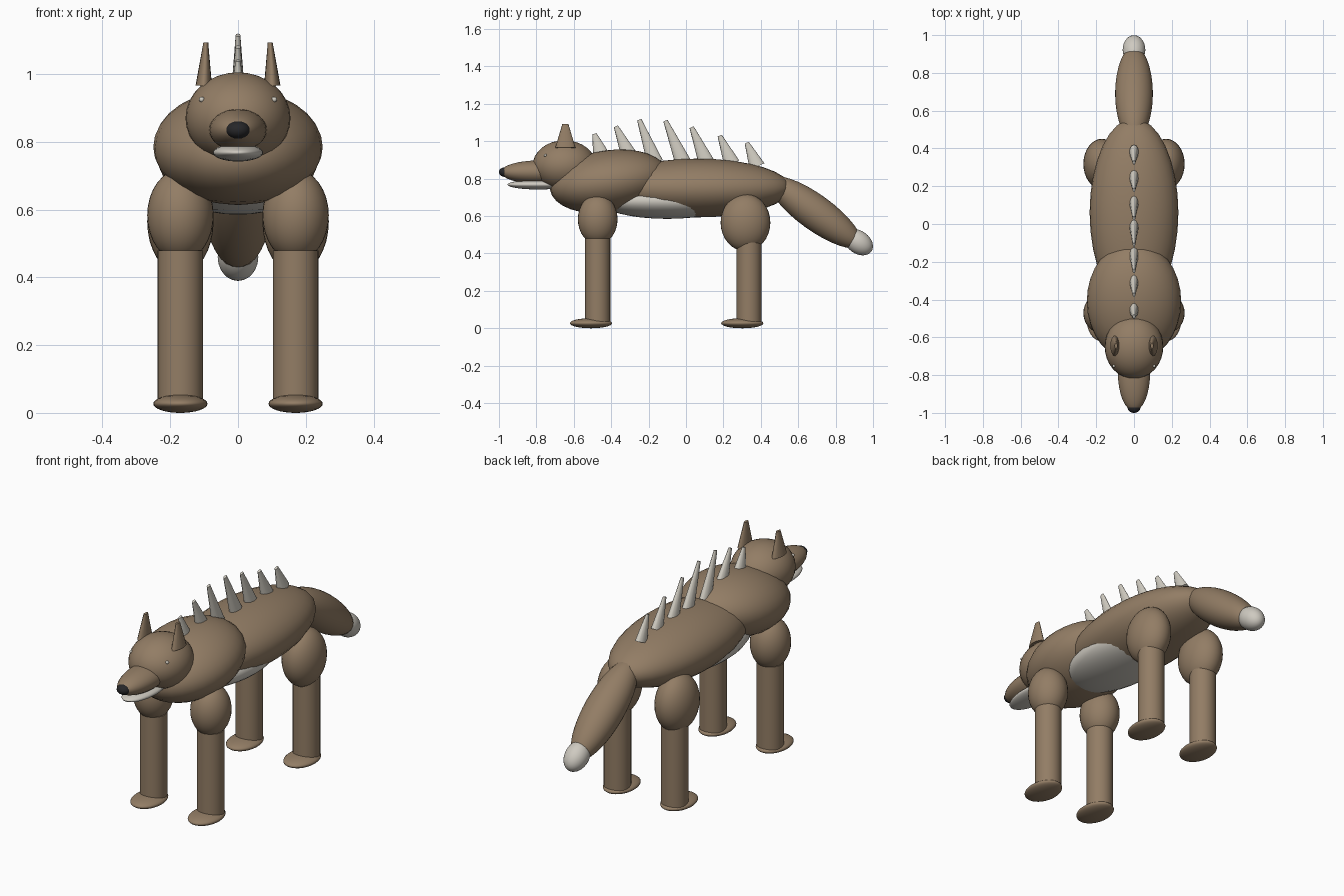
import bpy
import math
from mathutils import Vector

cube = bpy.data.objects.get("Cube")
if cube:
    bpy.data.objects.remove(cube, do_unlink=True)


def material(name, rgb):
    m = bpy.data.materials.new(name)
    m.use_nodes = True
    colour = (*rgb, 1.0)
    m.diffuse_color = colour
    bsdf = next(n for n in m.node_tree.nodes if n.type == 'BSDF_PRINCIPLED')
    bsdf.inputs["Base Color"].default_value = colour
    return m


brown = material("brown_fur", (0.29, 0.205, 0.13))
cream = material("cream_fur", (0.62, 0.59, 0.53))
bone = material("pale_bone", (0.64, 0.61, 0.54))
black = material("black_nose", (0.02, 0.02, 0.022))


def finish(name, mat):
    bpy.ops.object.shade_smooth_by_angle(angle=math.radians(35))
    ob = bpy.context.object
    ob.name = name
    ob.data.materials.append(mat)
    return ob


def ellipsoid(name, centre, radii, mat, tilt=0):
    bpy.ops.mesh.primitive_uv_sphere_add(
        segments=32, ring_count=16, radius=1, location=centre,
        rotation=(math.radians(tilt), 0, 0))
    bpy.context.object.scale = radii
    return finish(name, mat)


def frustum(name, base, tip, r_base, r_tip, mat, squash=(1, 1), sides=16):
    """Tapered cylinder from base to tip, squashed across its own axis."""
    a, b = Vector(base), Vector(tip)
    bpy.ops.mesh.primitive_cone_add(
        vertices=sides, radius1=r_base, radius2=r_tip, depth=(b - a).length,
        location=(a + b) / 2)
    ob = bpy.context.object
    ob.rotation_euler = (b - a).to_track_quat('Z', 'Y').to_euler()
    ob.scale = (*squash, 1)
    return finish(name, mat)


# Trunk
ellipsoid("body", (0, 0.06, 0.75), (0.235, 0.5, 0.157), brown)
ellipsoid("chest", (0, -0.41, 0.785), (0.25, 0.32, 0.167), brown, 8)
ellipsoid("belly", (0, -0.1, 0.68), (0.2, 0.36, 0.095), cream)

# Head
ellipsoid("head", (0, -0.65, 0.87), (0.155, 0.17, 0.135), brown)
ellipsoid("muzzle", (0, -0.79, 0.835), (0.085, 0.2, 0.062), brown)
ellipsoid("lower_jaw", (0, -0.79, 0.768), (0.074, 0.165, 0.026), cream)
ellipsoid("nose", (0, -0.968, 0.835), (0.035, 0.032, 0.026), black)

# Ears, eyes and legs, mirrored left and right
for side, s in (("left", 1), ("right", -1)):
    frustum(f"{side}_ear", (0.101 * s, -0.645, 0.965),
            (0.095 * s, -0.645, 1.093), 0.054, 0.016, brown, (1, 0.45))
    ellipsoid(f"{side}_eye", (0.107 * s, -0.752, 0.925), (0.008,) * 3, bone)
    x = 0.17 * s
    for end, y, thigh_y, thigh_z, radii in (
            ("front", -0.472, -0.472, 0.583, (0.098, 0.106, 0.135)),
            ("hind", 0.337, 0.318, 0.565, (0.098, 0.133, 0.153))):
        ellipsoid(f"{side}_{end}_thigh", (x, thigh_y, thigh_z), radii, brown)
        frustum(f"{side}_{end}_leg", (x, y, 0.025), (x, y, 0.48),
                0.067, 0.067, brown, sides=32)
        ellipsoid(f"{side}_{end}_paw", (x, y - 0.036, 0.027),
                  (0.08, 0.113, 0.027), brown)

# Tail
ellipsoid("tail", (0, 0.69, 0.62), (0.1, 0.3, 0.095), brown, -36)
ellipsoid("tail_tip", (0, 0.922, 0.46), (0.06, 0.085, 0.061), cream, -36)

# Back spines: base y, base z, tip y, tip z
spines = ((-0.455, 0.93, -0.49, 1.04), (-0.305, 0.925, -0.375, 1.08),
          (-0.165, 0.885, -0.25, 1.115), (-0.015, 0.885, -0.11, 1.11),
          (0.11, 0.885, 0.03, 1.075), (0.245, 0.88, 0.18, 1.03),
          (0.38, 0.865, 0.325, 0.992))
for i, (y0, z0, y1, z1) in enumerate(spines, 1):
    frustum(f"back_spine_{i}", (0, y0, z0), (0, y1, z1),
            0.043, 0.012, bone, (0.58, 1), sides=12)
